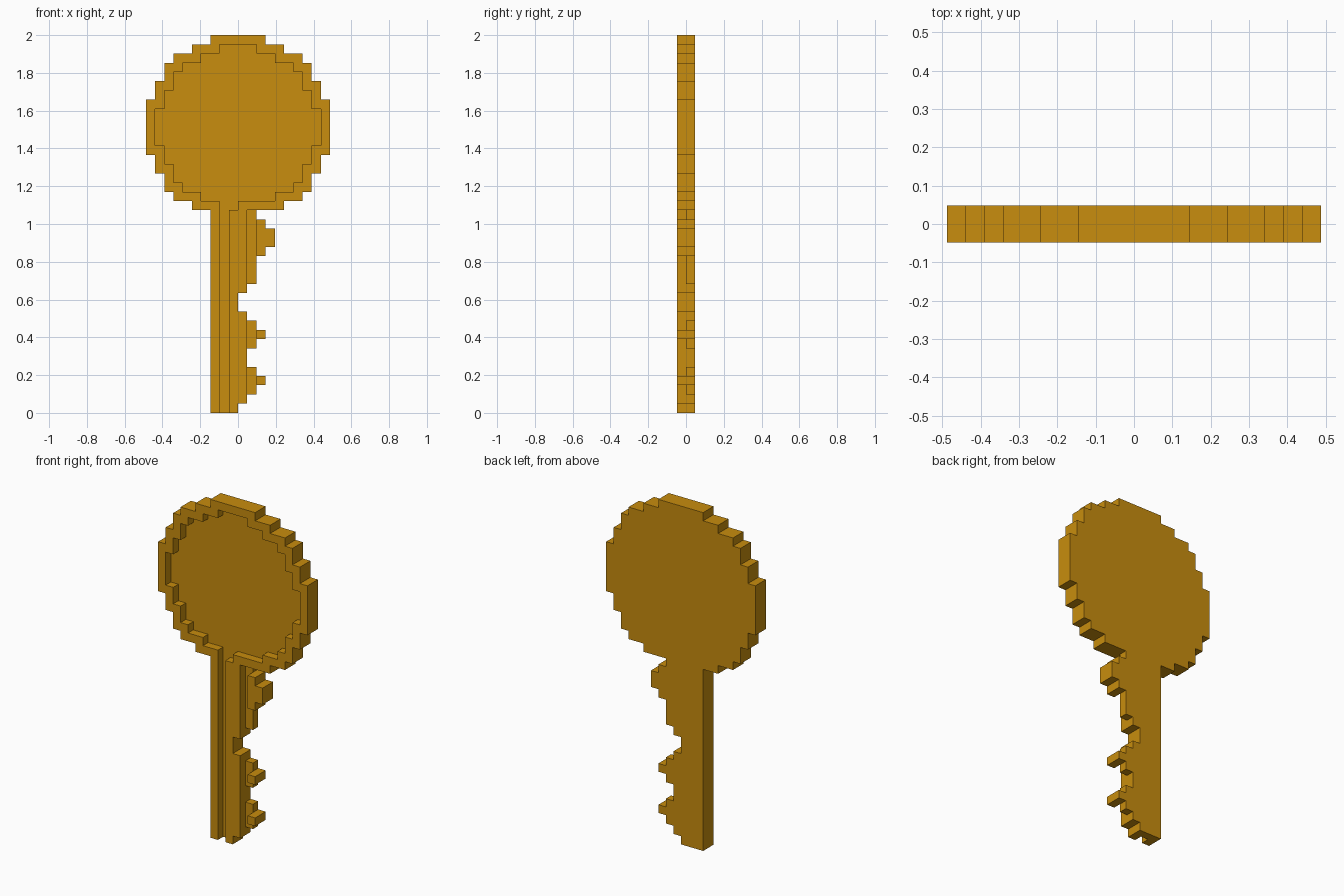
import bpy, bmesh
from mathutils import Vector

if "Cube" in bpy.data.objects:
    bpy.data.objects.remove(bpy.data.objects["Cube"])

U = 2 / 41          # one block of the grid; the key is 41 blocks tall
BLADE_TOP = 22      # first row of the round bow

gold = bpy.data.materials.new("golden_brass")
gold.diffuse_color = (0.578, 0.266, 0.0044, 1)
gold.use_nodes = True
gold.node_tree.nodes["Principled BSDF"].inputs["Base Color"].default_value = gold.diffuse_color


def runs(*pairs):
    """Expand (value, repeat) pairs into one value per row."""
    return [v for v, n in pairs for _ in range(n)]


# Half widths of the bow and of its sunken disc, bottom row to top row
bow_half = runs((5, 1), (7, 1), (8, 2), (9, 2), (10, 6), (9, 2), (8, 2), (7, 1), (5, 1), (3, 1))
disc_half = runs((4, 1), (6, 1), (7, 2), (8, 2), (9, 4), (8, 2), (7, 2), (6, 1), (4, 1), (2, 1))
# Right-hand edge of the toothed blade, bottom row to top row
tooth_edge = runs((0, 1), (1, 1), (2, 1), (3, 1), (2, 1), (1, 2), (2, 1), (3, 1), (2, 1), (1, 1),
                  (0, 2), (1, 1), (2, 3), (3, 1), (4, 2), (3, 1), (2, 1))

# Back layer (y index 0) is the full silhouette
bow, blade = set(), set()
for r, h in enumerate(bow_half):
    bow |= {(x, 0, BLADE_TOP + r) for x in range(-h, h)}
for r, edge in enumerate(tooth_edge):
    blade |= {(x, 0, r) for x in range(-3, edge)}

# Front layer (y index -1) leaves out the disc and the two blade grooves
disc = {(x, BLADE_TOP + 1 + r) for r, h in enumerate(disc_half) for x in range(-h, h)}
disc |= {(-2, BLADE_TOP), (-1, BLADE_TOP)}
bow |= {(x, -1, z) for x, y, z in bow if (x, z) not in disc}
blade |= {(x, -1, z) for x, y, z in blade if x not in (-2, 1)}
solid = bow | blade


def build(name, cells):
    """Skin the blocks with outer faces only, then merge flat areas."""
    bm = bmesh.new()
    verts = {}

    def vert(p):
        key = tuple(round(c) for c in p)
        if key not in verts:
            verts[key] = bm.verts.new(Vector(key) * U)
        return verts[key]

    for c in sorted(cells):
        for axis in range(3):
            for s in (-1, 1):
                n = Vector((0, 0, 0))
                n[axis] = s
                if tuple(int(a + b) for a, b in zip(c, n)) in solid:
                    continue
                a = Vector((0, 0, 0))
                a[(axis + 1) % 3] = 1
                b = n.cross(a)
                mid = Vector(c) + Vector((0.5, 0.5, 0.5)) + n / 2
                bm.faces.new([vert(mid + (a * i + b * j) / 2)
                              for i, j in ((-1, -1), (1, -1), (1, 1), (-1, 1))])
    bmesh.ops.dissolve_limit(bm, angle_limit=0.01, verts=bm.verts[:], edges=bm.edges[:])
    mesh = bpy.data.meshes.new(name)
    bm.to_mesh(mesh)
    bm.free()
    mesh.materials.append(gold)
    bpy.context.collection.objects.link(bpy.data.objects.new(name, mesh))


# Round handle with raised rim, and grooved blade with teeth
build("key_bow", bow)
build("key_blade", blade)
